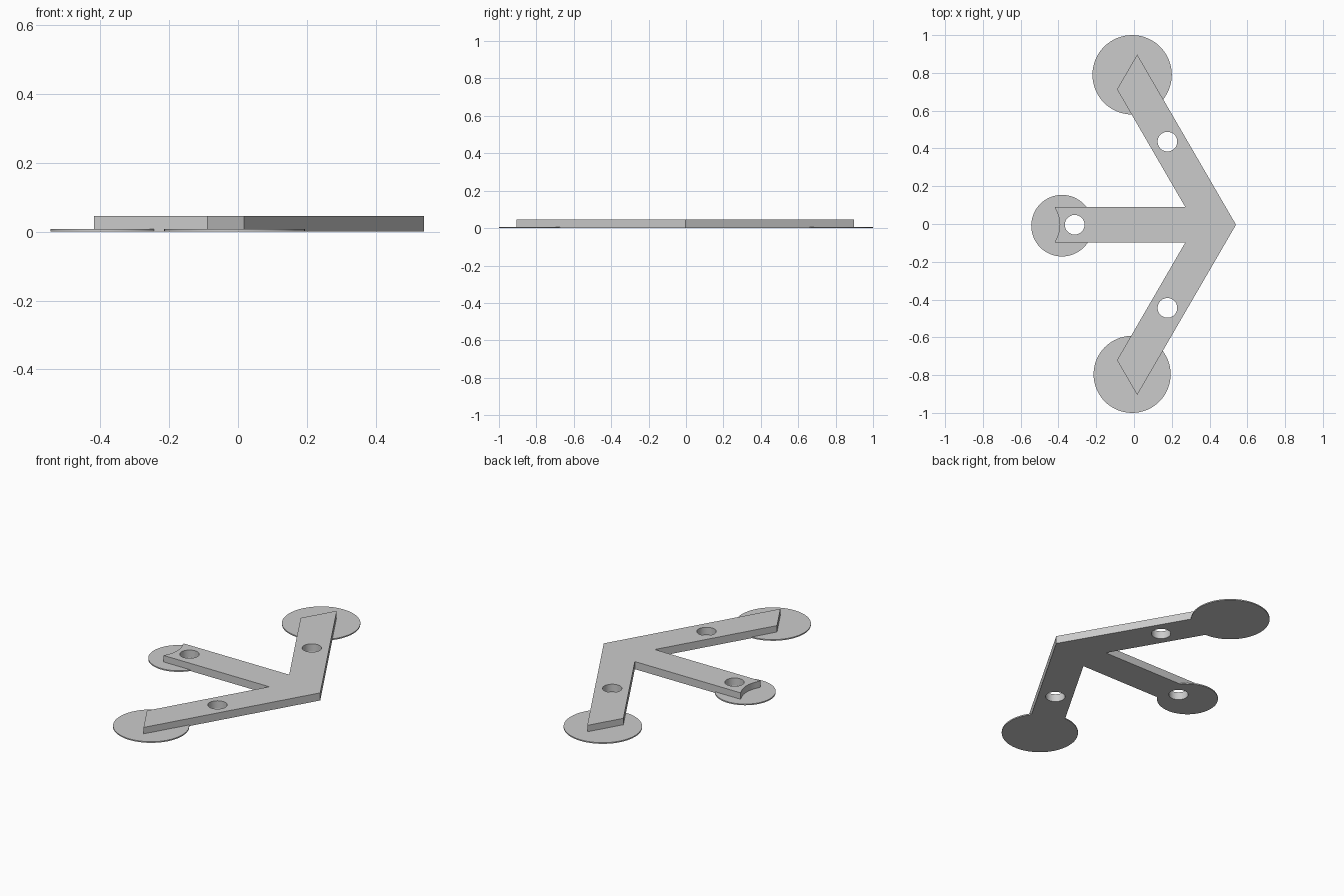
import bpy, bmesh, math
from mathutils import Vector

cube = bpy.data.objects.get("Cube")
if cube:
    bpy.data.objects.remove(cube, do_unlink=True)

MID = -0.004       # symmetry line of the arrow
PLATE_H = 0.045
DISC_H = 0.007

grey = bpy.data.materials.new("light_grey")
grey.use_nodes = True
grey.diffuse_color = (0.6, 0.6, 0.6, 1)
grey.node_tree.nodes["Principled BSDF"].inputs["Base Color"].default_value = (0.6, 0.6, 0.6, 1)


def extrude_outline(name, points, z0, z1):
    """Solid prism from a flat outline."""
    bm = bmesh.new()
    face = bm.faces.new([bm.verts.new((x, y, z0)) for x, y in points])
    new = bmesh.ops.extrude_face_region(bm, geom=[face])["geom"]
    top = [v for v in new if isinstance(v, bmesh.types.BMVert)]
    bmesh.ops.translate(bm, verts=top, vec=Vector((0, 0, z1 - z0)))
    bmesh.ops.recalc_face_normals(bm, faces=bm.faces)
    mesh = bpy.data.meshes.new(name)
    bm.to_mesh(mesh)
    bm.free()
    mesh.materials.append(grey)
    obj = bpy.data.objects.new(name, mesh)
    bpy.context.collection.objects.link(obj)
    return obj


def circle(x, y, r, n=64):
    return [(x + r * math.cos(math.tau * i / n), y + r * math.sin(math.tau * i / n))
            for i in range(n)]


def activate(obj):
    bpy.ops.object.select_all(action='DESELECT')
    obj.select_set(True)
    bpy.context.view_layer.objects.active = obj


def drill(obj, x, y, r=0.052):
    """Cut a round through hole."""
    cutter = extrude_outline("hole_cutter", circle(x, y, r, 48), -0.1, 0.1)
    cutter.hide_render = True
    mod = obj.modifiers.new("hole", 'BOOLEAN')
    mod.operation, mod.solver, mod.object = 'DIFFERENCE', 'EXACT', cutter
    activate(obj)
    bpy.ops.object.modifier_apply(modifier=mod.name)
    bpy.data.objects.remove(cutter, do_unlink=True)


# Arrow plate: half outline from tip to stem end, then mirrored
half = [(0.017, 0.901), (-0.09, 0.717), (0.272, 0.093), (-0.418, 0.093)]
notch = []         # hollow arc in the stem end
for i in range(13):
    t = 1 - i / 6
    notch.append((-0.393 - 0.022 * t * t, 0.083 * t))
outline = [(0.54, 0)] + half + notch + [(x, -y) for x, y in reversed(half)]
plate = extrude_outline("arrow_plate", [(x, y + MID) for x, y in outline], 0, PLATE_H)

# Thin round pads under the three ends
pads = [extrude_outline("back_pad", circle(-0.01, 0.79, 0.21), 0, DISC_H),
        extrude_outline("front_pad", circle(-0.01, -0.796, 0.204), 0, DISC_H),
        extrude_outline("stem_pad", circle(-0.381, -0.009, 0.163), 0, DISC_H)]

# Screw holes
STEM_HOLE = (-0.314, MID)
for x, y in [(0.177, MID + 0.44), (0.177, MID - 0.44), STEM_HOLE]:
    drill(plate, x, y)
drill(pads[2], *STEM_HOLE)

for obj in [plate] + pads:
    activate(obj)
    bpy.ops.object.shade_smooth_by_angle(angle=math.radians(25))
